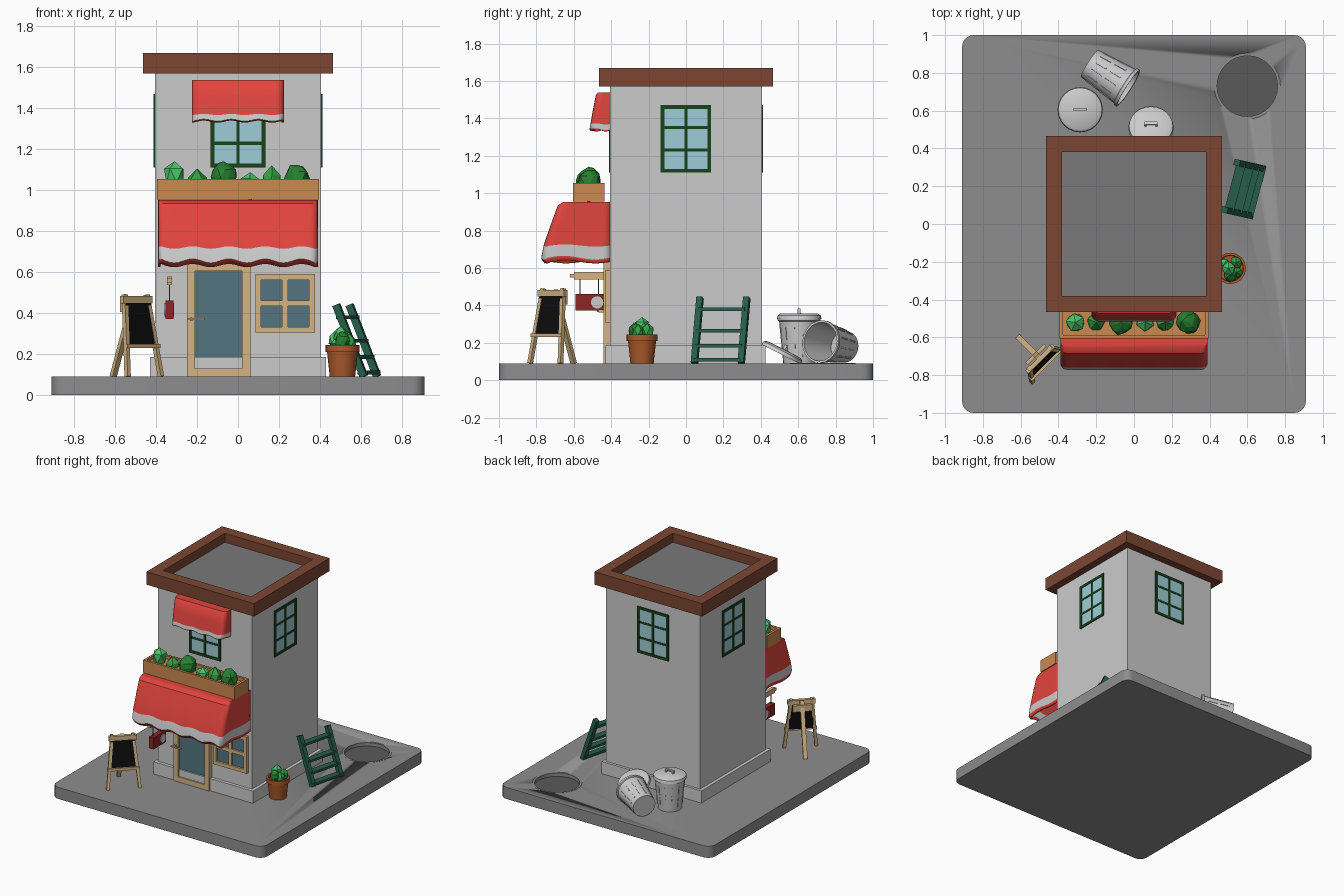
import bpy, bmesh, math, random
from mathutils import Vector, Matrix

if "Cube" in bpy.data.objects:
    bpy.data.objects.remove(bpy.data.objects["Cube"])

random.seed(4)
R, T = Matrix.Rotation, Matrix.Translation


def mat(name, hexcol):
    m = bpy.data.materials.new(name)
    c = [int(hexcol[i:i + 2], 16) / 255 for i in (0, 2, 4)]
    m.diffuse_color = [v ** 2.2 for v in c] + [1]
    m.use_nodes = True
    m.node_tree.nodes["Principled BSDF"].inputs["Base Color"].default_value = m.diffuse_color
    return m


RED, WHITE, DARKRED = mat("red", "E24640"), mat("white", "E0DEDC"), mat("dark_red", "8A2A2A")
BROWN, GREEN, DKGREEN = mat("brown", "7A4836"), mat("frame_green", "1F4420"), mat("ladder_green", "2A5E4C")
TAN, WOOD, CLAY = mat("tan", "D2B382"), mat("wood", "C98850"), mat("clay", "A85A30")
BLUE, TEAL, BLACK = mat("light_glass", "9CCBD6"), mat("dark_glass", "567480"), mat("black", "151515")
GREY, LGREY, DGREY = mat("pavement", "8C8C8C"), mat("wall", "BDBDBD"), mat("dark_grey", "5A5A5A")
LEAVES = [mat("leaf_a", "4CC46A"), mat("leaf_b", "35A045"), mat("leaf_c", "2A8034")]


def finish(bm, name, material, matrix=Matrix(), smooth=False):
    bmesh.ops.recalc_face_normals(bm, faces=bm.faces)
    me = bpy.data.meshes.new(name)
    bm.to_mesh(me)
    bm.free()
    ob = bpy.data.objects.new(name, me)
    bpy.context.collection.objects.link(ob)
    for m in material if isinstance(material, list) else [material]:
        me.materials.append(m)
    ob.matrix_world = matrix
    if smooth:
        bpy.ops.object.select_all(action='DESELECT')
        ob.select_set(True)
        bpy.context.view_layer.objects.active = ob
        bpy.ops.object.shade_smooth_by_angle(angle=math.radians(35))
    return ob


def boxes(name, items, material, matrix=Matrix()):
    """One object from axis-aligned boxes (x0, x1, y0, y1, z0, z1)."""
    bm = bmesh.new()
    for x0, x1, y0, y1, z0, z1 in items:
        m = T(((x0 + x1) / 2, (y0 + y1) / 2, (z0 + z1) / 2)) @ Matrix.Diagonal((x1 - x0, y1 - y0, z1 - z0, 1))
        bmesh.ops.create_cube(bm, size=1, matrix=m)
    return finish(bm, name, material, matrix)


def beams(name, items, material, matrix=Matrix()):
    """One object from bars (start, end, side direction, width, depth)."""
    bm = bmesh.new()
    for p, q, side, w, d in items:
        p, q = Vector(p), Vector(q)
        z = (q - p).normalized()
        y = z.cross(Vector(side)).normalized()
        rot = Matrix((y.cross(z), y, z)).transposed().to_4x4()
        bmesh.ops.create_cube(bm, size=1, matrix=T((p + q) / 2) @ rot @ Matrix.Diagonal((w, d, (q - p).length, 1)))
    return finish(bm, name, material, matrix)


def lathe(name, profile, segs, material, matrix=Matrix()):
    bm = bmesh.new()
    rings = [[bm.verts.new((r * math.cos(2 * math.pi * i / segs), r * math.sin(2 * math.pi * i / segs), z))
              for i in range(segs)] for r, z in profile]
    for a, b in zip(rings, rings[1:]):
        for i in range(segs):
            j = (i + 1) % segs
            bm.faces.new((a[i], a[j], b[j], b[i]))
    bmesh.ops.remove_doubles(bm, verts=bm.verts, dist=1e-5)
    return finish(bm, name, material, matrix, smooth=True)


def plant(name, loc, r, h, i):
    bm = bmesh.new()
    bmesh.ops.create_icosphere(bm, subdivisions=2 if i % 3 == 2 else 1, radius=1)
    for v in bm.verts:
        v.co *= random.uniform(0.9, 1.1)
        v.co = Vector((v.co.x * r, v.co.y * r, v.co.z * h))
    finish(bm, name, LEAVES[i % 3], T(loc) @ R(random.uniform(0, 3), 4, 'Z'))


def frame(name, x0, x1, z0, z1, cols, rows, t, bar, proud, fmat, gmat, turn=0):
    """Window or door on the front wall, turned round z for other walls."""
    y0, y1 = -0.405 - proud, -0.40
    parts = [(x0, x0 + t, y0, y1, z0, z1), (x1 - t, x1, y0, y1, z0, z1),
             (x0, x1, y0, y1, z0, z0 + t), (x0, x1, y0, y1, z1 - t, z1)]
    for i in range(1, cols):
        x = x0 + (x1 - x0) * i / cols
        parts.append((x - bar / 2, x + bar / 2, y0 + .002, y1, z0, z1))
    for i in range(1, rows):
        z = z0 + (z1 - z0) * i / rows
        parts.append((x0, x1, y0 + .002, y1, z - bar / 2, z + bar / 2))
    rot = R(turn, 4, 'Z')
    boxes(name + "_frame", parts, fmat, rot)
    boxes(name + "_glass", [(x0 + .01, x1 - .01, -0.405 - proud * .4, y1, z0 + .01, z1 - .01)], gmat, rot)


def awning(name, w, rows, waves):
    """U-shaped skirt from rows (z, front y, wave height) with a flat top."""
    bm = bmesh.new()
    rad, rings = 0.035, []
    for z, yf, amp in rows:
        pts = [(-w, -0.405 + (yf + rad + 0.405) * i / 8) for i in range(8)]
        pts += [(-w + rad - rad * math.cos(a), yf + rad - rad * math.sin(a)) for a in (0, .39, .78, 1.18)]
        half = [(-(w - rad) * (1 - i / 16), yf) for i in range(16)]
        pts += half
        pts += [(0, yf)] + [(-x, y) for x, y in reversed(pts)]
        n = len(pts) - 1
        rings.append([bm.verts.new((x, y, z + amp * math.sin(2 * math.pi * waves * i / n)))
                      for i, (x, y) in enumerate(pts)])
    for k, (a, b) in enumerate(zip(rings, rings[1:])):
        for i in range(len(a) - 1):
            bm.faces.new((a[i], b[i], b[i + 1], a[i + 1])).material_index = 1 if k == len(rings) - 3 else 0
    bm.faces.new(rings[0])
    ob = finish(bm, name, [RED, WHITE], smooth=True)
    s = ob.modifiers.new("thickness", 'SOLIDIFY')
    s.thickness = 0.012


# pavement slab with a round recess
bm = bmesh.new()
bmesh.ops.create_cube(bm, size=1, matrix=T((0, 0, .045)) @ Matrix.Diagonal((1.82, 2, .09, 1)))
edges = [e for e in bm.edges if abs(e.verts[0].co.z - e.verts[1].co.z) > .05]
bmesh.ops.bevel(bm, geom=edges, offset=.06, segments=5, profile=.5, affect='EDGES')
slab = finish(bm, "pavement_slab", GREY, smooth=True)
cut = lathe("recess_cutter", [(0, .055), (.174, .055), (.174, .2), (0, .2)], 32, GREY, T((.6, .73, 0)))
cut.hide_render = cut.hide_viewport = True
b = slab.modifiers.new("recess", 'BOOLEAN')
b.operation, b.object, b.solver = 'DIFFERENCE', cut, 'EXACT'
lathe("drain_ring", [(.16, .055), (.16, .091), (.175, .091), (.175, .055)], 32, GREY, T((.6, .73, 0)))
lathe("drain_cover", [(0, .065), (.161, .065), (.161, .057), (0, .057)], 32, DGREY, T((.6, .73, 0)))

# building shell and roof
boxes("walls", [(-.405, .405, -.405, .405, .09, 1.59)], LGREY)
boxes("plinth", [(-.43, .43, -.43, .425, .09, .185)], LGREY)
boxes("roof_parapet", [(-.465, .465, -.465, -.38, 1.57, 1.67), (-.465, .465, .38, .465, 1.57, 1.67),
                       (-.465, -.38, -.38, .38, 1.57, 1.67), (.38, .465, -.38, .38, 1.57, 1.67)], BROWN)
boxes("roof_deck", [(-.385, .385, -.385, .385, 1.58, 1.6)], mat("deck", "787878"))

# windows and door
for i, side in enumerate(("front", "right", "back", "left")):
    frame(side + "_upper_window", -.135, .135, 1.11, 1.47, 2, 3, .02, .016, .008, GREEN, BLUE, i * math.pi / 2)
frame("shop_window", .085, .375, .305, .59, 2, 2, .028, .028, .025, TAN, TEAL)
frame("door", -.25, .06, .09, .645, 1, 1, .04, .03, .035, TAN, TEAL)
boxes("door_handle", [(-.25, -.16, -.475, -.465, .365, .375), (-.235, -.222, -.467, -.43, .362, .378)], TAN)

# awnings
awning("shop_awning", .39, [(.953, -.655, 0), (.935, -.685, 0), (.84, -.72, 0), (.72, -.76, .006),
                            (.655, -.772, .01), (.632, -.755, .008)], 7)
awning("window_awning", .225, [(1.538, -.47, 0), (1.525, -.482, 0), (1.45, -.497, 0), (1.37, -.51, .003),
                               (1.342, -.515, .005), (1.335, -.508, .005)], 5)

# planter box and plants
x, y0, y1 = .395, -.605, -.435
boxes("planter_box", [(-x, x, y0, y0 + .018, .955, 1.055), (-x, x, y1 - .018, y1, .955, 1.055),
                      (-x, -x + .018, y0, y1, .955, 1.055), (x - .018, x, y0, y1, .955, 1.055),
                      (-x, x, y0, y1, .955, 1.03)], WOOD)
for i, (px, r, top) in enumerate([(-.31, .055, 1.145), (-.2, .052, 1.1), (-.07, .065, 1.14),
                                  (.06, .05, 1.095), (.165, .052, 1.115), (.29, .063, 1.13)]):
    plant("planter_plant", (px, -.52, top - .075), r, .075, i)

# hanging sign
boxes("sign_arm", [(-.347, -.323, -.6, -.40, .538, .578), (-.347, -.323, -.62, -.6, .548, .568)], TAN)
boxes("sign_rods", [(-.338, -.332, y, y + .006, .455, .54) for y in (-.57, -.47)], DGREY)
boxes("sign_board", [(-.355, -.315, -.59, -.44, .372, .462)], DARKRED)
lathe("sign_disc", [(0, -.023), (.033, -.023), (.033, .023), (0, .023)], 20, WHITE,
      T((-.335, -.475, .416)) @ R(math.pi / 2, 4, 'Y'))

# chalkboard stand: local x along the board, -y towards the reader
m = T((-.50, -.71, .09)) @ R(math.pi / 4, 4, 'Z')
X = (1, 0, 0)
beams("chalkboard_stand", [((s * .115, -.06, 0), (s * .075, .0, .40), X, .022, .022) for s in (-1, 1)] +
      [((0, .155, 0), (0, .01, .39), X, .03, .02), ((-.1, -.005, .375), (.1, -.005, .375), (0, 1, 0), .025, .035),
       ((-.115, -.045, .15), (.115, -.045, .15), (0, 1, 0), .025, .02),
       ((-.07, .028, .34), (.07, .028, .34), (0, 1, 0), .02, .05)], TAN, m)
beams("chalkboard_panel", [((0, -.034, .155), (0, -.006, .37), X, .175, .02)], BLACK, m)

# flower pot
lathe("flower_pot", [(0, 0), (.062, 0), (.075, .12), (.083, .12), (.083, .155), (.07, .155), (.068, .135), (0, .135)],
      16, CLAY, T((.51, -.235, .09)))
for i, (dx, dy, r, z) in enumerate([(-.035, .02, .035, .27), (.03, .03, .035, .26), (0, -.035, .037, .265),
                                    (-.01, 0, .04, .292), (.035, -.02, .033, .255)]):
    plant("pot_plant", (.51 + dx, -.235 + dy, z), r, .042, i)

# leaning ladder
def on_rail(x, y, z):
    t = (z - .09) / .35
    return Vector((x - .135 * t, y + .03 * t, z))


along = (.25, .97, 0)
ends = [(.615, .045), (.68, .295)]
beams("ladder_rails", [(on_rail(x, y, .09), on_rail(x, y, .44), along, .033, .035) for x, y in ends], DKGREEN)
beams("ladder_rungs", [(on_rail(*ends[0], z), on_rail(*ends[1], z), (1, -.25, 0), .05, .018)
                       for z in (.11, .185, .265, .38)], DKGREEN)

# dustbins and lids
BIN = [(0, 0), (.085, 0), (.107, .225), (.115, .228), (.115, .245), (.104, .245), (.081, .012), (0, .012)]
LID = [(0, .02), (.1, .018), (.116, .008), (.12, -.012), (.113, -.012), (.11, 0), (0, .004)]


def dustbin(name, m):
    lathe(name, BIN, 24, LGREY, m)
    ribs = []
    for i in range(12):
        a = 2 * math.pi * (i + .5) / 12
        c, s = math.cos(a), math.sin(a)
        for t0, t1 in ((.15, .45), (.55, .85)):
            ribs.append(((c * (.085 + .022 * t0), s * (.085 + .022 * t0), .225 * t0),
                         (c * (.085 + .022 * t1), s * (.085 + .022 * t1), .225 * t1), (-s, c, 0), .008, .006))
    beams(name + "_ribs", ribs, LGREY, m)


def lid(name, m):
    lathe(name, LID, 24, LGREY, m)
    boxes(name + "_handle", [(-.035, -.025, -.008, .008, .015, .04), (.025, .035, -.008, .008, .015, .04),
                             (-.035, .035, -.008, .008, .034, .044)], LGREY, m)


up = T((-.285, .605, .09))
dustbin("standing_bin", up)
lid("standing_bin_lid", up @ T((0, 0, .248)))
axis = Vector((.195, -.125, .027))
dustbin("fallen_bin", T((-.235, .85, .178)) @ axis.to_track_quat('Z', 'Y').to_matrix().to_4x4())
lid("leaning_lid", T((.09, .515, .148)) @ R(math.radians(-27), 4, 'X'))
